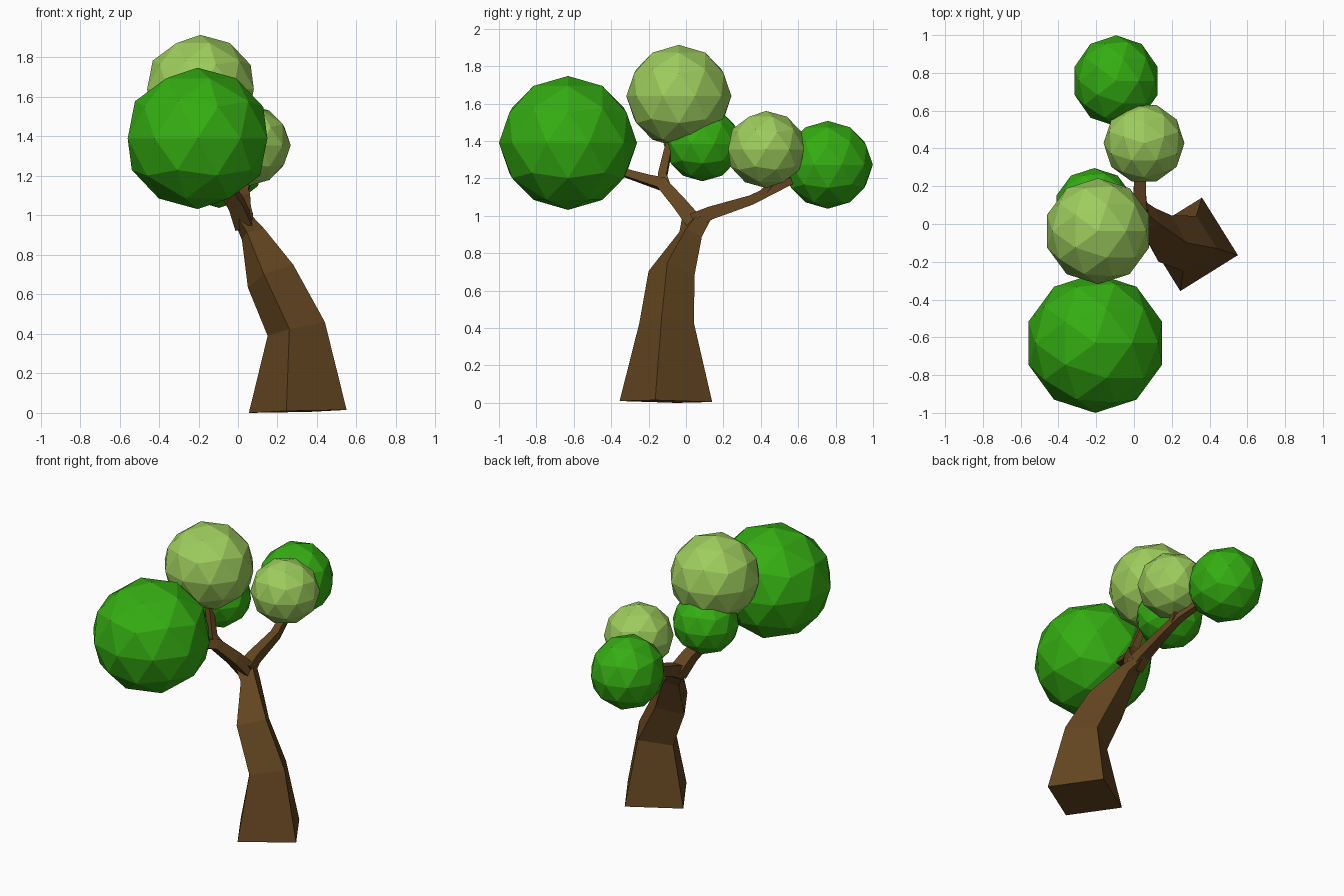
import bpy
import math
from mathutils import Vector

if "Cube" in bpy.data.objects:
    bpy.data.objects.remove(bpy.data.objects["Cube"])


def material(name, color):
    m = bpy.data.materials.new(name)
    m.diffuse_color = (*color, 1)
    m.use_nodes = True
    m.node_tree.nodes["Principled BSDF"].inputs["Base Color"].default_value = m.diffuse_color
    return m


BARK = material("bark", (0.13, 0.062, 0.015))
DARK_LEAF = material("dark_leaf", (0.035, 0.42, 0.006))
LIGHT_LEAF = material("light_leaf", (0.34, 0.61, 0.11))


def loft(name, rings):
    """Skin four-sided rings into a closed, flat-shaded tube."""
    verts = [v for ring in rings for v in ring]
    faces = [(3, 2, 1, 0), tuple(len(verts) - 4 + i for i in range(4))]
    for r in range(len(rings) - 1):
        for i in range(4):
            j = (i + 1) % 4
            faces.append((r * 4 + i, r * 4 + j, r * 4 + 4 + j, r * 4 + 4 + i))
    mesh = bpy.data.meshes.new(name)
    mesh.from_pydata(verts, [], faces)
    mesh.materials.append(BARK)
    ob = bpy.data.objects.new(name, mesh)
    bpy.context.collection.objects.link(ob)


def branch(name, points):
    """Square tapering branch through (x, y, z, half_width) points."""
    pos = [Vector(p[:3]) for p in points]
    side = Vector((1, 0, 0))
    rings = []
    for k, p in enumerate(pos):
        t = (pos[min(k + 1, len(pos) - 1)] - pos[max(k - 1, 0)]).normalized()
        side = (side - t * side.dot(t)).normalized()
        up = t.cross(side)
        w = points[k][3]
        rings.append([p + w * (a * side + b * up)
                      for a, b in ((-1, -1), (1, -1), (1, 1), (-1, 1))])
    loft(name, rings)


def foliage(name, center, radii, mat, turn=0):
    bpy.ops.mesh.primitive_ico_sphere_add(subdivisions=2, radius=1, location=center,
                                          rotation=(0, 0, turn))
    ob = bpy.context.object
    ob.name = name
    ob.scale = radii
    ob.data.materials.append(mat)


# Leaning trunk: three corners per ring, the fourth completes a parallelogram
trunk = [
    ((.245, -.355, .01), (.55, -.165, .015), (.36, .14, .005)),
    ((.26, -.25, .425), (.44, -.13, .46), (.33, .043, .425)),
    ((.13, -.2, .705), (.28, -.1, .75), (.20, .045, .68)),
    ((.045, -.035, .915), (.135, .0, .93), (.11, .085, .89)),
    ((-.005, -.02, .995), (.05, .07, 1.02), (.045, .13, .975)),
]
rings = []
for c, b, a in trunk:
    c, b, a = Vector(c), Vector(b), Vector(a)
    rings.append([c, b, a, a + c - b])
rings[0][3].z = 0
loft("trunk", rings)

# Branches on the front side
branch("front_branch", [(.03, .05, .96, .045), (-.01, -.03, 1.06, .038),
                        (-.08, -.125, 1.17, .032), (-.12, -.2, 1.19, .025),
                        (-.17, -.36, 1.24, .018), (-.19, -.5, 1.31, .014)])
branch("crown_twig", [(-.07, -.11, 1.15, .03), (-.105, -.125, 1.22, .023),
                      (-.15, -.09, 1.38, .018), (-.17, -.07, 1.48, .014)])

# Branches on the back side
branch("back_branch", [(.03, .04, .97, .045), (.03, .13, 1.015, .035),
                       (.035, .35, 1.085, .026), (.02, .45, 1.135, .024),
                       (-.03, .57, 1.19, .018), (-.07, .68, 1.23, .014)])
branch("back_twig", [(.03, .4, 1.11, .02), (.045, .45, 1.17, .017),
                     (.05, .44, 1.27, .014)])

# Faceted foliage balls
foliage("large_front_foliage", (-.205, -.631, 1.39), (.372, .369, .358), DARK_LEAF)
foliage("crown_foliage", (-.19, -.038, 1.64), (.284, .281, .274), LIGHT_LEAF)
foliage("inner_foliage", (-.21, .088, 1.385), (.21, .208, .2), DARK_LEAF)
foliage("small_back_foliage", (.053, .428, 1.355), (.213, .225, .206), LIGHT_LEAF, 0)
foliage("large_back_foliage", (-.095, .758, 1.273), (.231, .241, .235), DARK_LEAF)

# Small back ball is turned a quarter so its widest corners lie along x
small = bpy.data.objects["small_back_foliage"]
small.scale = (.213, .214, .206)
small.rotation_euler.z = math.pi / 2
